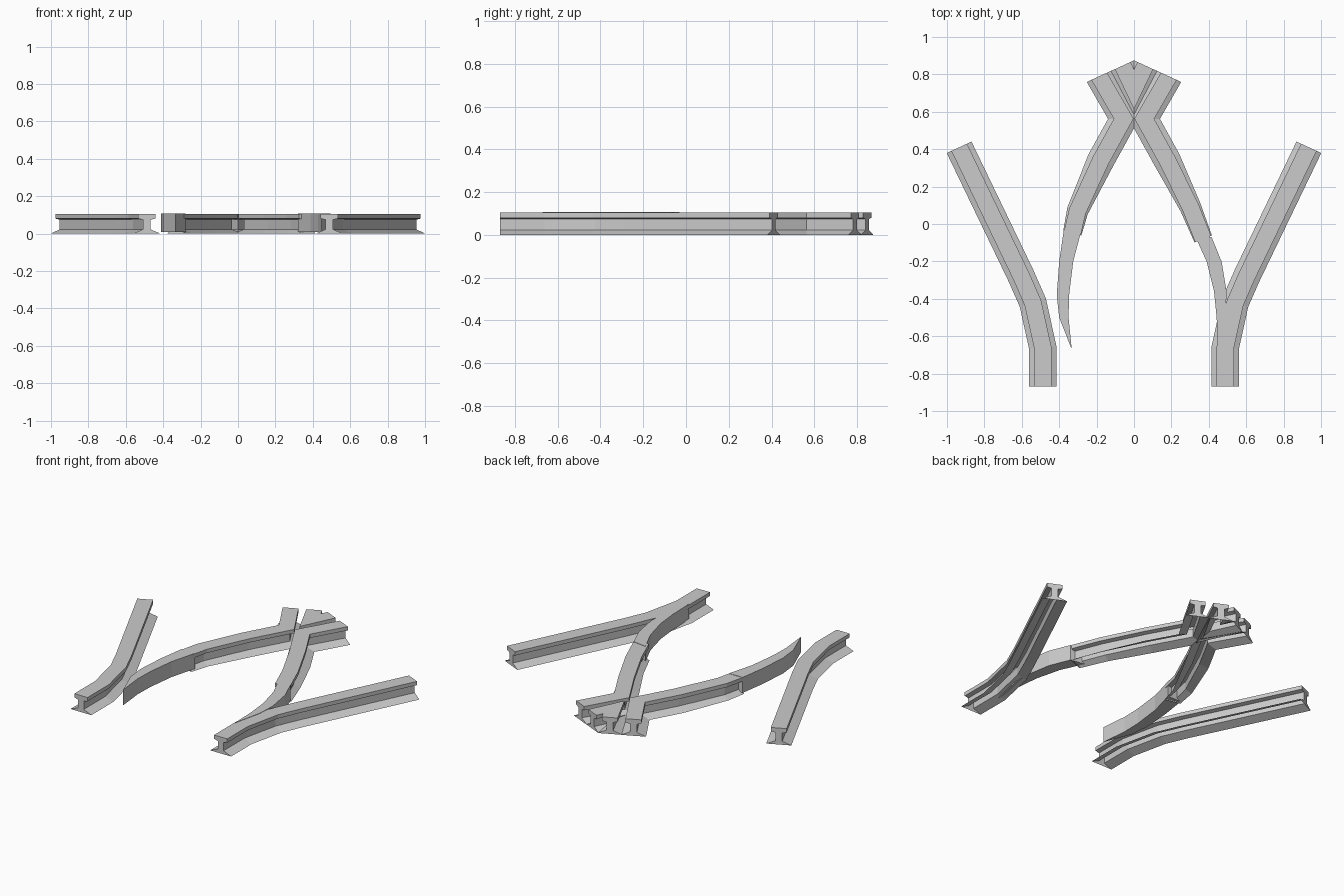
import bpy, bmesh
from mathutils import Vector

if "Cube" in bpy.data.objects:
    bpy.data.objects.remove(bpy.data.objects["Cube"])

TOP = 0.104


def finish(bm, name, clip_side=0):
    if clip_side:  # keep only the given side of the centre line
        geom = bm.verts[:] + bm.edges[:] + bm.faces[:]
        bmesh.ops.bisect_plane(bm, geom=geom, dist=1e-5, plane_co=(0, 0, 0),
                               plane_no=(clip_side, 0, 0), clear_inner=True)
    bmesh.ops.recalc_face_normals(bm, faces=bm.faces[:])
    me = bpy.data.meshes.new(name)
    bm.to_mesh(me)
    bm.free()
    ob = bpy.data.objects.new(name, me)
    bpy.context.collection.objects.link(ob)
    return ob


def profile(foot):
    half = [(foot, 0.0), (0.02, 0.022), (0.02, 0.074), (0.046, 0.08), (0.046, TOP)]
    return [(-x, z) for x, z in half] + [(x, z) for x, z in reversed(half)]


def rail(name, path, feet=None, end_normal=None, clip_side=0):
    """Sweep the open-bottomed rail profile along a mitred path."""
    pts = [Vector(p) for p in path]
    dirs = [(b - a).normalized() for a, b in zip(pts, pts[1:])]
    bm = bmesh.new()
    rings = []
    last = len(pts) - 1
    for i, p in enumerate(pts):
        d = dirs[min(i, last - 1)]
        n = (dirs[max(i - 1, 0)] + d).normalized()
        if i == last and end_normal:
            n = Vector(end_normal).normalized()
        side = Vector((n.y, -n.x)) / n.dot(d)
        foot = feet[i] if feet else 0.073
        rings.append([bm.verts.new((p.x + side.x * x, p.y + side.y * x, z))
                      for x, z in profile(foot)])
    for a, b in zip(rings, rings[1:]):
        for j in range(len(a) - 1):
            bm.faces.new((a[j], a[j + 1], b[j + 1], b[j]))
    bm.faces.new(rings[0])
    bm.faces.new(rings[-1])
    return finish(bm, name, clip_side)


def blade_tip(name, outer, inner):
    """Solid tapering tongue of a switch blade."""
    bm = bmesh.new()
    outline = outer + inner[::-1]
    low = [bm.verts.new((x, y, 0.008)) for x, y in outline]
    high = [bm.verts.new((x, y, TOP + 0.002)) for x, y in outline]
    bm.faces.new(low)
    bm.faces.new(high)
    for i in range(len(low)):
        j = (i + 1) % len(low)
        bm.faces.new((low[i], low[j], high[j], high[i]))
    return finish(bm, name)


# Parts that mirror across the centre line
for s, label in ((-1, "left"), (1, "right")):
    # Outer stock rail
    rail("stock_rail_" + label,
         [(s * x, y) for x, y in [(0.488, -0.87), (0.488, -0.66), (0.541, -0.42),
                                  (0.605, -0.275), (0.935, 0.41)]],
         end_normal=(s * 0.42, 0.908))
    # Crossing nose leg
    rail("crossing_nose_" + label, [(-s * 0.1, 0.511), (s * 0.0605, 0.847)],
         end_normal=(s * 0.42, 0.908), clip_side=s)

# Closure rails bending into wing rails; the right blade is the closed one
FEET = [0.05, 0.057, 0.073, 0.073, 0.073]
rail("closure_rail_left",
     [(-0.33, -0.05), (-0.302, 0.07), (-0.178, 0.34), (-0.055, 0.563), (-0.186, 0.79)],
     FEET, (-0.42, 0.908), -1)
rail("closure_rail_right",
     [(0.37, -0.08), (0.302, 0.09), (0.178, 0.34), (0.055, 0.563), (0.186, 0.79)],
     FEET, (0.42, 0.908), 1)

# Solid blade tips
blade_tip("switch_blade_left",
          [(-0.375, -0.03), (-0.40, -0.2), (-0.413, -0.38), (-0.40, -0.5), (-0.333, -0.67)],
          [(-0.28, -0.03), (-0.325, -0.2), (-0.347, -0.38), (-0.35, -0.5)])
blade_tip("switch_blade_right",
          [(0.415, -0.07), (0.468, -0.2), (0.495, -0.36), (0.49, -0.48), (0.447, -0.67)],
          [(0.322, -0.055), (0.388, -0.2), (0.428, -0.36), (0.442, -0.5)])
